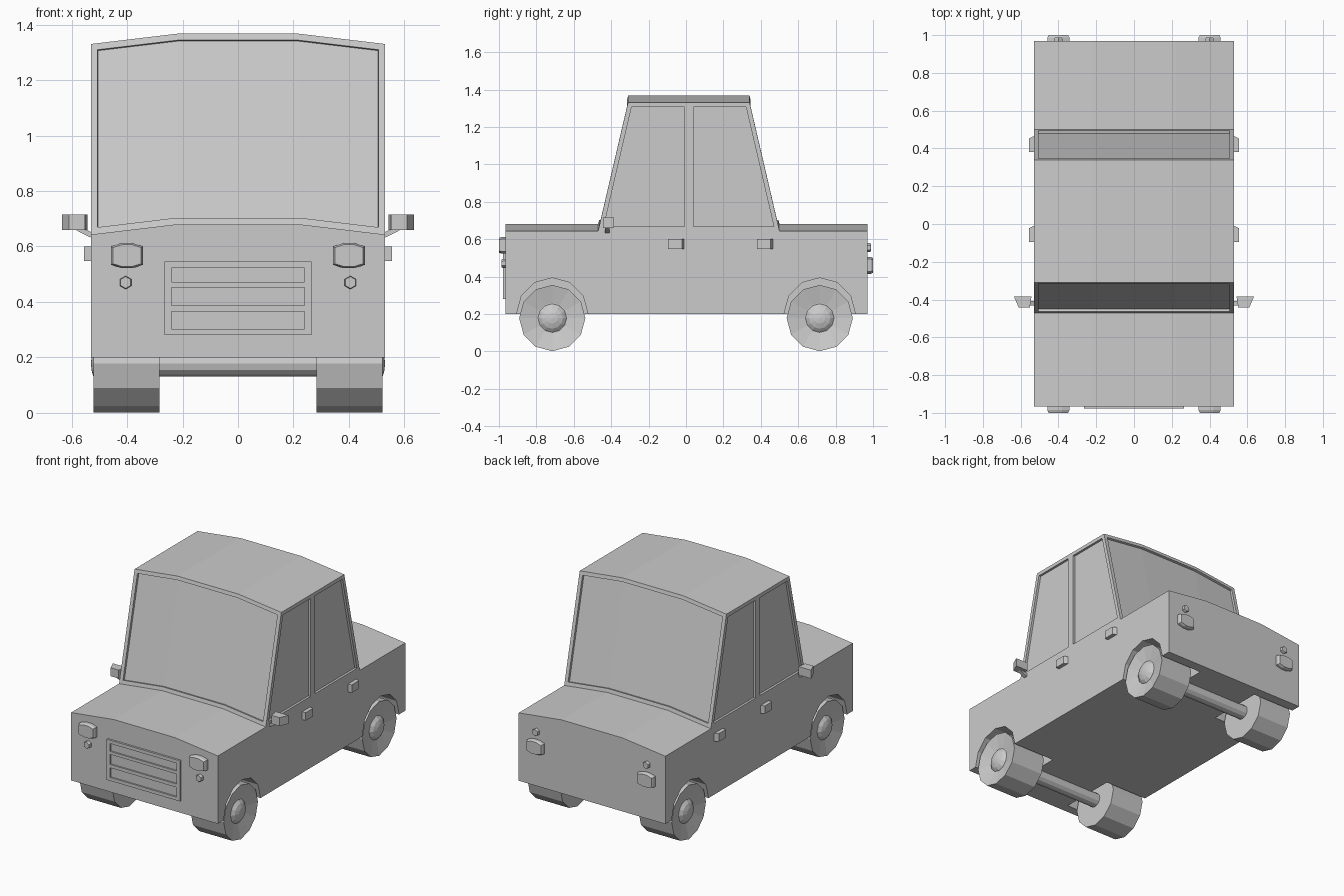
import bpy, bmesh, math
from mathutils import Matrix, Vector

if "Cube" in bpy.data.objects:
    bpy.data.objects.remove(bpy.data.objects["Cube"], do_unlink=True)

grey = bpy.data.materials.new("plain grey")
grey.use_nodes = True
grey.diffuse_color = (0.6, 0.6, 0.6, 1)
grey.node_tree.nodes["Principled BSDF"].inputs["Base Color"].default_value = (0.6, 0.6, 0.6, 1)


def finish(name, bm, mirrored=False):
    """Turn a bmesh into an object, mirrored left to right if asked."""
    bmesh.ops.recalc_face_normals(bm, faces=bm.faces)
    mesh = bpy.data.meshes.new(name)
    bm.to_mesh(mesh)
    bm.free()
    mesh.materials.append(grey)
    obj = bpy.data.objects.new(name, mesh)
    bpy.context.collection.objects.link(obj)
    if mirrored:
        obj.modifiers.new("Mirror", 'MIRROR')
    return obj


def loft(name, rings, mirrored=False):
    """Join equal rings of points with side walls and close both ends."""
    bm = bmesh.new()
    loops = [[bm.verts.new(p) for p in ring] for ring in rings]
    for a, b in zip(loops, loops[1:]):
        for i in range(len(a)):
            j = (i + 1) % len(a)
            bm.faces.new((a[i], a[j], b[j], b[i]))
    bm.faces.new(loops[0])
    bm.faces.new(loops[-1])
    return finish(name, bm, mirrored)


def box(name, lo, hi, mirrored=False):
    def ring(z):
        return [(lo[0], lo[1], z), (hi[0], lo[1], z), (hi[0], hi[1], z), (lo[0], hi[1], z)]
    return loft(name, [ring(lo[2]), ring(hi[2])], mirrored)


def turned(name, profile, y, z, sides=12, mirrored=True):
    """Round part along x, from (x, radius) pairs."""
    return loft(name, [[(x, y + r * math.sin(math.tau * i / sides), z + r * math.cos(math.tau * i / sides))
                        for i in range(sides)] for x, r in profile], mirrored)


# Body shell: side outline swept over four columns, with a raised middle
HALF, MID, RISE = 0.53, 0.22, 0.037
FLOOR, BELT, ROOF, PILLAR = 0.2, 0.643, 1.33, 0.015
outline = [(-0.965, FLOOR), (-0.965, BELT), (-0.47, BELT), (-0.31, ROOF), (PILLAR, ROOF),
           (0.34, ROOF), (0.5, BELT), (0.97, BELT), (0.97, FLOOR)]
bm = bmesh.new()
columns = [[bm.verts.new((x, y, z + (RISE if abs(x) == MID and z > FLOOR else 0))) for y, z in outline]
           for x in (-HALF, -MID, MID, HALF)]
strips = [[] for _ in outline]
for a, b in zip(columns, columns[1:]):
    for i in range(len(a)):
        j = (i + 1) % len(a)
        strips[i].append(bm.faces.new((a[i], a[j], b[j], b[i])))
windows = [strips[2], strips[5]]
for c in (columns[0], columns[-1]):
    post = bm.verts.new((c[0].co.x, PILLAR, BELT))
    bm.faces.new((c[0], c[1], c[2], post, c[6], c[7], c[8]))
    windows.append([bm.faces.new((c[2], c[3], c[4], post))])
    windows.append([bm.faces.new((post, c[4], c[5], c[6]))])
bmesh.ops.recalc_face_normals(bm, faces=bm.faces)
# Recessed window panes
for pane in windows:
    bmesh.ops.inset_region(bm, faces=pane, thickness=0.024, use_even_offset=True)
    bmesh.ops.inset_region(bm, faces=pane, thickness=0.0, depth=-0.015, use_even_offset=True)
body = finish("body", bm)

# Wheel wells cut into the body
AXLES = {"front": -0.715, "rear": 0.715}
WHEEL_Z = 0.178
for y in AXLES.values():
    for s in (-1, 1):
        cutter = turned("well_cutter", [(s * 0.22, 0.19), (s * 0.6, 0.19)], y, 0.203, mirrored=False)
        cutter.hide_render = True
        mod = body.modifiers.new("Well", 'BOOLEAN')
        mod.operation, mod.solver, mod.object = 'DIFFERENCE', 'EXACT', cutter
        bpy.context.view_layer.objects.active = body
        bpy.ops.object.modifier_apply(modifier=mod.name)
        bpy.data.objects.remove(cutter, do_unlink=True)

# Wheels with dished faces, domed hubs and axles
for end, y in AXLES.items():
    turned(end + "_wheels", [(0.283, 0.177), (0.521, 0.177), (0.5, 0.082)], y, WHEEL_Z)
    dome = [(0.485 + 0.045 * math.sin(t), 0.082 * math.cos(t)) for t in (0, 0.4, 0.8, 1.2, 1.5)]
    turned(end + "_hubs", dome, y, WHEEL_Z)
    turned(end + "_axle", [(-0.3, 0.046), (0.3, 0.046)], y, WHEEL_Z, mirrored=False)


# Lamps: tapered many-sided lenses on the front and rear panels
def lamp(name, shape, x, z, y, depth):
    loft(name, [[(x + u * k, y + d, z + v * k) for u, v in shape]
                for d, k in ((0, 1), (depth * 0.6, 1), (depth, 0.88))], True)


lens = [(0.058, -0.033), (0.058, 0.033), (0.02, 0.045), (-0.02, 0.045),
        (-0.058, 0.033), (-0.058, -0.033), (-0.02, -0.045), (0.02, -0.045)]
bulb = [(0.024 * math.sin(math.tau * i / 6), 0.024 * math.cos(math.tau * i / 6)) for i in range(6)]
lamp("headlights", lens, 0.4, 0.567, -0.965, -0.035)
lamp("front_indicators", bulb, 0.405, 0.47, -0.965, -0.022)
lamp("tail_lights", lens, 0.4, 0.46, 0.97, 0.03)
lamp("rear_indicators", bulb, 0.4, 0.555, 0.97, 0.018)

# Grille: thin back plate, side bars and cross bars
box("grille_back", (-0.24, -0.968, 0.3), (0.24, -0.96, 0.525))
box("grille_sides", (0.24, -0.978, 0.28), (0.265, -0.96, 0.545), True)
for low, high in ((0.28, 0.302), (0.365, 0.387), (0.452, 0.472), (0.523, 0.545)):
    box("grille_bar", (-0.24, -0.978, low), (0.24, -0.96, high))

# Door handles, bevelled at the rear end
for door, y in (("front", -0.095), ("rear", 0.38)):
    loft(door + "_handles", [[(0.525, y, z), (0.556, y, z), (0.556, y + 0.073, z), (0.525, y + 0.088, z)]
                             for z in (0.548, 0.6)], True)

# Door mirrors and their arms
loft("mirrors", [[(0.552, -0.443, z), (0.61, -0.443, z), (0.635, -0.385, z), (0.543, -0.385, z)]
                 for z in (0.66, 0.715)], True)
loft("mirror_arms", [[(0.525, y, 0.632), (0.535, y, 0.634), (0.59, y, 0.662), (0.55, y, 0.662), (0.525, y, 0.65)]
                     for y in (-0.432, -0.408)], True)
